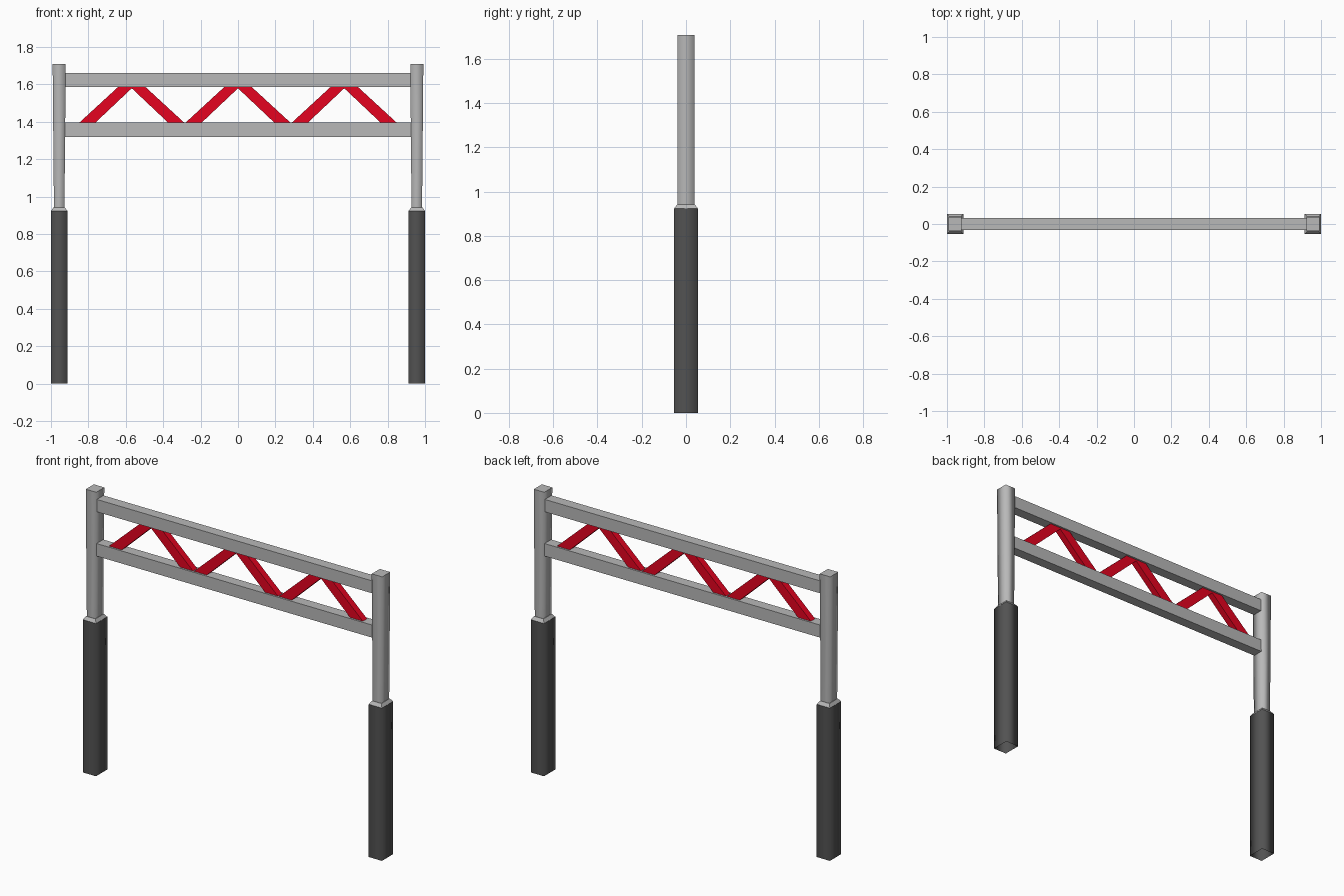
import bpy, bmesh

if "Cube" in bpy.data.objects:
    bpy.data.objects.remove(bpy.data.objects["Cube"])


def material(name, rgb):
    m = bpy.data.materials.new(name)
    m.diffuse_color = (*rgb, 1.0)
    m.use_nodes = True
    m.node_tree.nodes["Principled BSDF"].inputs["Base Color"].default_value = m.diffuse_color
    return m


grey = material("grey metal", (0.48, 0.48, 0.48))
dark = material("dark grey sleeve", (0.085, 0.085, 0.085))
red = material("red brace", (0.78, 0.001, 0.014))


def finish(name, bm, mat):
    me = bpy.data.meshes.new(name)
    bm.to_mesh(me)
    bm.free()
    me.materials.append(mat)
    ob = bpy.data.objects.new(name, me)
    bpy.context.collection.objects.link(ob)
    return ob


def loft(name, cx, sections, mat, smooth=False, open_bottom=False):
    """Rectangular column through (z, width x, width y) sections."""
    bm = bmesh.new()
    rings = []
    for z, wx, wy in sections:
        rings.append([bm.verts.new((cx + sx * wx / 2, sy * wy / 2, z))
                      for sx, sy in ((-1, -1), (1, -1), (1, 1), (-1, 1))])
    for a, b in zip(rings, rings[1:]):
        for i in range(4):
            j = (i + 1) % 4
            bm.faces.new((a[i], a[j], b[j], b[i])).smooth = smooth
    if not open_bottom:
        bm.faces.new(rings[0][::-1])
    bm.faces.new(rings[-1])
    # shading flows round the column but stays crisp at its ends
    for e in bm.edges:
        if abs(e.verts[0].co.z - e.verts[1].co.z) < 1e-5:
            e.smooth = False
    return finish(name, bm, mat)


def prism(name, profile, depth, mat):
    """Extrude an x-z outline along y."""
    bm = bmesh.new()
    f = bm.faces.new([bm.verts.new((x, -depth / 2, z)) for x, z in profile])
    r = bmesh.ops.extrude_face_region(bm, geom=[f])
    vs = [v for v in r["geom"] if isinstance(v, bmesh.types.BMVert)]
    bmesh.ops.translate(bm, vec=(0, depth, 0), verts=vs)
    bmesh.ops.recalc_face_normals(bm, faces=bm.faces)
    return finish(name, bm, mat)


# posts: dark sleeve, sloped collar, tapering grey upright
for side, s in (("left", -1), ("right", 1)):
    cx = s * 0.956
    loft(side + "_sleeve", cx, [(0, 0.088, 0.108), (0.923, 0.088, 0.108)], dark, True, True)
    loft(side + "_collar", cx, [(0.923, 0.088, 0.108), (0.942, 0.062, 0.08)], grey)
    loft(side + "_upright", cx, [(0.935, 0.056, 0.077), (1.708, 0.07, 0.077)], grey, True)

# two horizontal rails
for name, z0, z1 in (("lower_rail", 1.319, 1.395), ("upper_rail", 1.587, 1.662)):
    prism(name, [(-0.93, z0), (0.93, z0), (0.93, z1), (-0.93, z1)], 0.063, grey)

# zigzag braces: three inverted V shapes of even thickness
for i in (-1, 0, 1):
    c = i * 0.568
    half = [(0.283, 1.393), (0.07, 1.589)]
    outline = ([(c, 1.579), (c + 0.197, 1.393)] + [(c + x, z) for x, z in half]
               + [(c - x, z) for x, z in half[::-1]] + [(c - 0.197, 1.393)])
    prism("brace_%d" % (i + 2), outline, 0.04, red)
